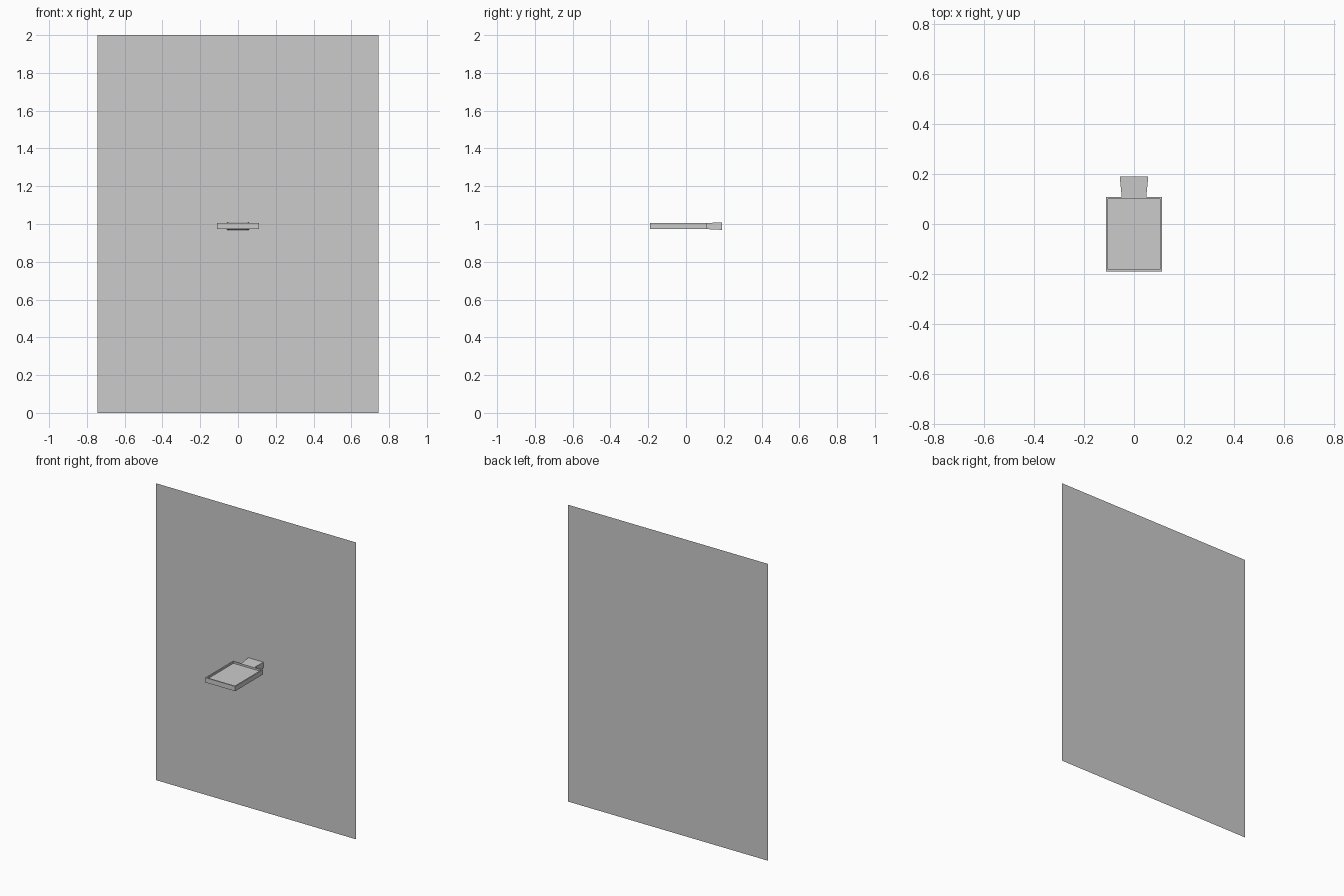
import bpy, bmesh

if "Cube" in bpy.data.objects:
    bpy.data.objects.remove(bpy.data.objects["Cube"])

HALF_Y = 0.19                 # overall half depth
Z0, Z1 = 0.973, 1.005         # tray bottom and top
HALF_W = 0.112                # tray half width
TRAY_BACK = 0.108


def finish(name, bm):
    mesh = bpy.data.meshes.new(name)
    bm.to_mesh(mesh)
    bm.free()
    obj = bpy.data.objects.new(name, mesh)
    bpy.context.collection.objects.link(obj)
    return obj


def box(bm, x, y0, y1, z0, z1):
    geom = bmesh.ops.create_cube(bm, size=1)
    for v in geom["verts"]:
        v.co.x *= 2 * x
        v.co.y = y1 if v.co.y > 0 else y0
        v.co.z = z1 if v.co.z > 0 else z0
    return geom["verts"]


# Backing panel: a single upright sheet
bm = bmesh.new()
corners = [(-0.745, 0), (0.745, 0), (0.745, 2), (-0.745, 2)]
bm.faces.new([bm.verts.new((x, HALF_Y, z)) for x, z in corners])
finish("back_panel", bm)

# Tray: box with a shallow recess in its top
bm = bmesh.new()
box(bm, HALF_W, -HALF_Y, TRAY_BACK, Z0, Z1)
bm.normal_update()
top = max(bm.faces, key=lambda f: f.calc_center_median().z)
bmesh.ops.inset_region(bm, faces=[top], thickness=0.012)
floor = bmesh.ops.extrude_discrete_faces(bm, faces=[top])["faces"][0]
bmesh.ops.translate(bm, verts=floor.verts, vec=(0, 0, -0.012))
finish("tray", bm)

# Mounting neck: flares towards the panel
bm = bmesh.new()
for v in box(bm, 0.049, TRAY_BACK, HALF_Y, Z0, Z1):
    if v.co.y > 0.15:
        v.co.x *= 0.057 / 0.049
        v.co.z += 0.004 if v.co.z > 0.99 else -0.004
finish("mounting_neck", bm)
